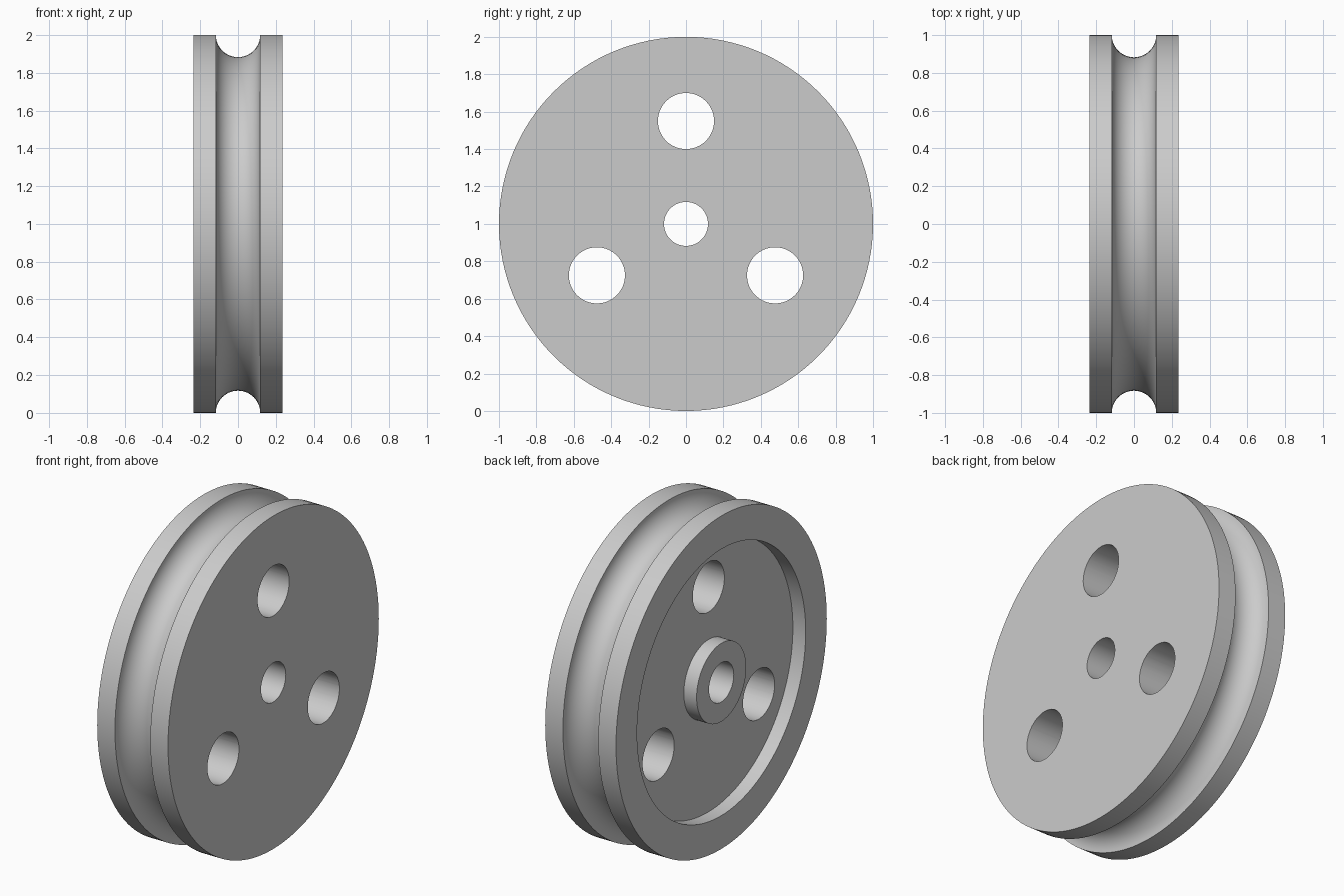
import bpy, bmesh, math
from mathutils import Matrix, Vector

cube = bpy.data.objects.get("Cube")
if cube:
    bpy.data.objects.remove(cube, do_unlink=True)

SEGMENTS = 128
RADIUS = 1.0
HALF_WIDTH = 0.235
GROOVE_R = 0.1175
BORE_R = 0.1175
HUB_R = 0.235
RECESS_R = 0.80
RECESS_DEPTH = 0.085
HOLE_R = 0.15
HOLE_CIRCLE_R = 0.55

grey = bpy.data.materials.new("plain grey")
grey.use_nodes = True
colour = (0.6, 0.6, 0.6, 1.0)
grey.diffuse_color = colour
grey.node_tree.nodes["Principled BSDF"].inputs["Base Color"].default_value = colour


def add_object(name, bm):
    bmesh.ops.recalc_face_normals(bm, faces=bm.faces)
    mesh = bpy.data.meshes.new(name)
    bm.to_mesh(mesh)
    bm.free()
    mesh.materials.append(grey)
    obj = bpy.data.objects.new(name, mesh)
    bpy.context.collection.objects.link(obj)
    return obj


# Wheel cross-section as (x, radius): flat side, grooved rim, recessed side with hub
groove = [(GROOVE_R * math.cos(a), RADIUS - GROOVE_R * math.sin(a))
          for a in (math.pi * i / 24 for i in range(25))]
floor_x = -HALF_WIDTH + RECESS_DEPTH
profile = ([(HALF_WIDTH, BORE_R), (HALF_WIDTH, RADIUS)] + groove +
           [(-HALF_WIDTH, RADIUS), (-HALF_WIDTH, RECESS_R), (floor_x, RECESS_R),
            (floor_x, HUB_R), (-HALF_WIDTH, HUB_R), (-HALF_WIDTH, BORE_R)])

# Revolve the section round the x axis
bm = bmesh.new()
verts = [bm.verts.new((x, 0, r)) for x, r in profile]
edges = [bm.edges.new((verts[i], verts[(i + 1) % len(verts)])) for i in range(len(verts))]
bmesh.ops.spin(bm, geom=verts + edges, cent=(0, 0, 0), axis=(1, 0, 0),
               angle=math.tau, steps=SEGMENTS, use_merge=True)
bmesh.ops.remove_doubles(bm, verts=bm.verts, dist=1e-5)
bmesh.ops.translate(bm, verts=bm.verts, vec=(0, 0, RADIUS))
wheel = add_object("pulley_wheel", bm)

# Three round holes through the web
bm = bmesh.new()
for i in range(3):
    a = math.tau * i / 3
    centre = Vector((0, HOLE_CIRCLE_R * math.sin(a), RADIUS + HOLE_CIRCLE_R * math.cos(a)))
    bmesh.ops.create_cone(bm, cap_ends=True, segments=64, radius1=HOLE_R, radius2=HOLE_R,
                          depth=1.0, matrix=Matrix.Translation(centre) @
                          Matrix.Rotation(math.pi / 2, 4, 'Y'))
cutter = add_object("hole_cutter", bm)
cutter.hide_render = True

cut = wheel.modifiers.new("holes", 'BOOLEAN')
cut.operation = 'DIFFERENCE'
cut.solver = 'EXACT'
cut.object = cutter

bpy.ops.object.select_all(action='DESELECT')
wheel.select_set(True)
bpy.context.view_layer.objects.active = wheel
bpy.ops.object.modifier_apply(modifier=cut.name)
bpy.data.objects.remove(cutter, do_unlink=True)
bpy.ops.object.shade_smooth_by_angle(angle=math.radians(30))
